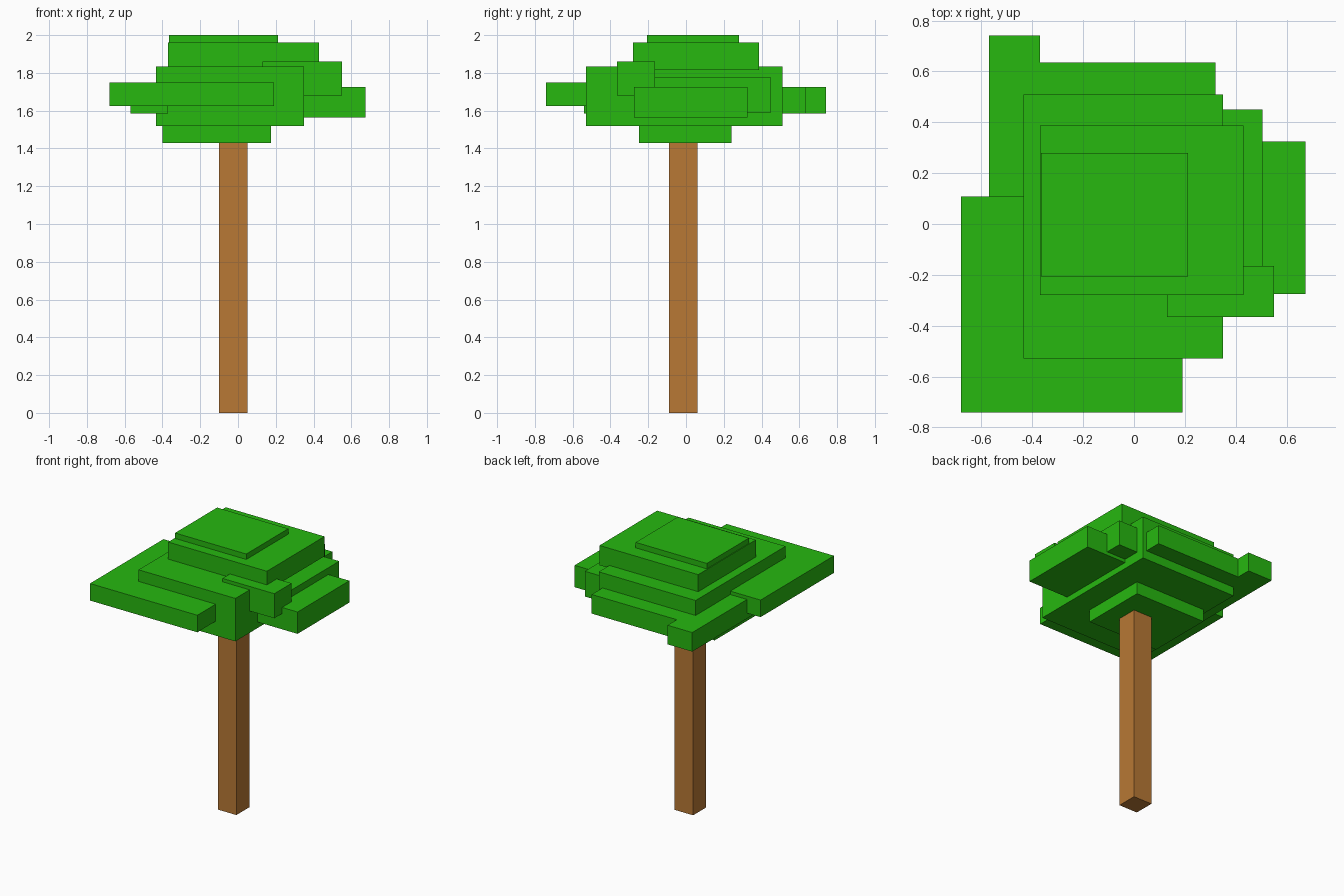
import bpy
import bmesh

if "Cube" in bpy.data.objects:
    bpy.data.objects.remove(bpy.data.objects["Cube"])


def material(name, color):
    m = bpy.data.materials.new(name)
    m.diffuse_color = color
    m.use_nodes = True
    m.node_tree.nodes["Principled BSDF"].inputs["Base Color"].default_value = m.diffuse_color
    return m


BROWN = material("bark", (0.48, 0.19, 0.035, 1))
GREEN = material("leaves", (0.02, 0.48, 0.005, 1))


def block(name, xs, ys, zs, mat):
    """Axis-aligned box given by its x, y and z ranges."""
    bm = bmesh.new()
    bmesh.ops.create_cube(bm, size=1)
    for v in bm.verts:
        v.co = [r[0] if c < 0 else r[1] for c, r in zip(v.co, (xs, ys, zs))]
    mesh = bpy.data.meshes.new(name)
    bm.to_mesh(mesh)
    bm.free()
    mesh.materials.append(mat)
    obj = bpy.data.objects.new(name, mesh)
    bpy.context.collection.objects.link(obj)
    return obj


# Trunk
block("trunk", (-0.10, 0.05), (-0.09, 0.06), (0, 1.43), BROWN)

# Central stack of foliage slabs, bottom to top
block("crown_base", (-0.40, 0.175), (-0.25, 0.24), (1.43, 1.52), GREEN)
block("crown_core", (-0.435, 0.35), (-0.53, 0.51), (1.52, 1.835), GREEN)
block("crown_upper", (-0.37, 0.43), (-0.28, 0.387), (1.815, 1.96), GREEN)
block("crown_top", (-0.365, 0.212), (-0.207, 0.28), (1.96, 2.0), GREEN)

# Side clumps pushing out of the core
block("front_left_clump", (-0.68, 0.19), (-0.742, 0.108), (1.625, 1.75), GREEN)
block("right_front_clump", (0.13, 0.55), (-0.365, -0.165), (1.68, 1.86), GREEN)
block("right_low_clump", (0.20, 0.675), (-0.275, 0.325), (1.565, 1.725), GREEN)
block("right_back_clump", (0.20, 0.505), (-0.20, 0.45), (1.59, 1.775), GREEN)
block("left_back_clump", (-0.57, -0.37), (-0.54, 0.742), (1.585, 1.725), GREEN)
block("back_clump", (-0.37, 0.32), (0.40, 0.635), (1.585, 1.725), GREEN)
